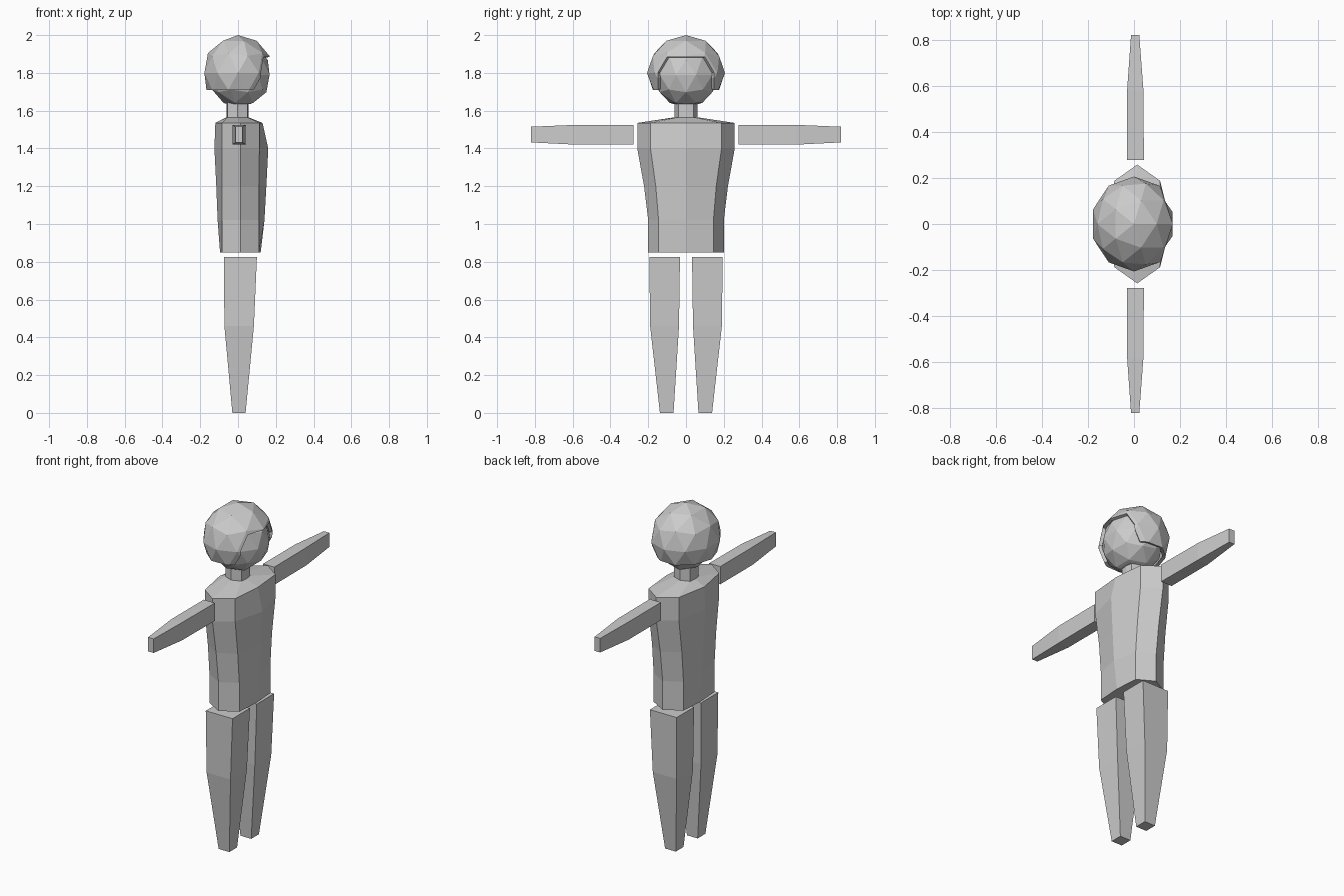
import bpy, bmesh
from mathutils import Vector, Matrix

if "Cube" in bpy.data.objects:
    bpy.data.objects.remove(bpy.data.objects["Cube"])


def finish(bm, name):
    bmesh.ops.recalc_face_normals(bm, faces=bm.faces)
    me = bpy.data.meshes.new(name)
    bm.to_mesh(me)
    bm.free()
    ob = bpy.data.objects.new(name, me)
    bpy.context.collection.objects.link(ob)
    return ob


def loft(name, rings):
    """Skin a stack of equal-sized cross-sections and cap both ends."""
    bm = bmesh.new()
    loops = [[bm.verts.new(p) for p in ring] for ring in rings]
    n = len(loops[0])
    for a, b in zip(loops, loops[1:]):
        for i in range(n):
            j = (i + 1) % n
            bm.faces.new((a[i], a[j], b[j], b[i]))
    bm.faces.new(loops[0][::-1])
    bm.faces.new(loops[-1])
    return finish(bm, name)


def body_ring(z, tip, side, back, front, mid_back, mid_front):
    """Eight-sided section, pointed at both sides, with slight chest and back bulge."""
    cx = (back + front) / 2
    return [(cx, -tip, z), (front, -side, z), (mid_front, 0, z), (front, side, z),
            (cx, tip, z), (back, side, z), (mid_back, 0, z), (back, -side, z)]


def ellipsoid(center, radii):
    bm = bmesh.new()
    m = Matrix.Translation(center) @ Matrix.Diagonal((*radii, 1))
    bmesh.ops.create_icosphere(bm, subdivisions=2, radius=1, matrix=m)
    return bm


# torso with sloped shoulders
loft("torso", [
    body_ring(0.85, 0.20, 0.145, -0.085, 0.11, -0.095, 0.12),
    body_ring(1.02, 0.20, 0.145, -0.085, 0.11, -0.108, 0.14),
    body_ring(1.20, 0.222, 0.16, -0.085, 0.11, -0.115, 0.15),
    body_ring(1.40, 0.258, 0.188, -0.085, 0.113, -0.125, 0.16),
    body_ring(1.535, 0.258, 0.188, -0.085, 0.113, -0.12, 0.13),
    body_ring(1.565, 0.06, 0.04, -0.055, 0.05, -0.06, 0.055)])

# neck
loft("neck", [body_ring(z, 0.06, 0.04, -0.055, 0.05, -0.06, 0.055)
              for z in (1.555, 1.66)])

# arms and legs: tapered boxes, mirrored in y
for s, label in ((1, "left"), (-1, "right")):
    loft(label + "_arm", [
        [(x0, s * y, z0), (x1, s * y, z0), (x1, s * y, z1), (x0, s * y, z1)]
        for y, x0, x1, z0, z1 in ((0.277, -0.03, 0.043, 1.42, 1.525),
                                  (0.58, -0.03, 0.041, 1.42, 1.525),
                                  (0.82, -0.013, 0.023, 1.432, 1.515))])
    loft(label + "_leg", [
        [(x0, s * y0, z), (x1, s * y0, z), (x1, s * y1, z), (x0, s * y1, z)]
        for z, x0, x1, y0, y1 in ((0.0, -0.03, 0.04, 0.066, 0.138),
                                  (0.46, -0.072, 0.084, 0.037, 0.19),
                                  (0.825, -0.075, 0.1, 0.032, 0.194))])

# head with flattened chin
bm = ellipsoid((0.01, 0, 1.79), (0.165, 0.172, 0.175))
bmesh.ops.bisect_plane(bm, geom=bm.verts[:] + bm.edges[:] + bm.faces[:],
                       plane_co=(0, 0, 1.635), plane_no=(0, 0, -1), clear_outer=True)
bmesh.ops.holes_fill(bm, edges=[e for e in bm.edges if e.is_boundary])
finish(bm, "head")

# hair shell: cut flat below, with an opening for the face at +x
bm = ellipsoid((0, 0, 1.8), (0.187, 0.206, 0.2))
opening = [(Vector((0, 0, 1.885)), Vector((0, 0, 1))),
           (Vector((0, 0.148, 1.8)), Vector((0, 1, 0))),
           (Vector((0, -0.148, 1.8)), Vector((0, -1, 0))),
           (Vector((0, 0.1, 1.885)), Vector((0, 0.085, 0.05))),
           (Vector((0, -0.1, 1.885)), Vector((0, -0.085, 0.05)))]
bmesh.ops.bisect_plane(bm, geom=bm.verts[:] + bm.edges[:] + bm.faces[:],
                       plane_co=(0, 0, 1.71), plane_no=(0, 0, -1), clear_outer=True)
for co, no in opening:
    bmesh.ops.bisect_plane(bm, geom=bm.verts[:] + bm.edges[:] + bm.faces[:],
                           plane_co=co, plane_no=no)
face_hole = []
for f in bm.faces:
    c = f.calc_center_median()
    if c.x > 0.06 and all((c - co).dot(no) < 0 for co, no in opening):
        face_hole.append(f)
bmesh.ops.delete(bm, geom=face_hole, context='FACES')
hair = finish(bm, "hair")
mod = hair.modifiers.new("thickness", 'SOLIDIFY')
mod.thickness = 0.018
mod.offset = -1
